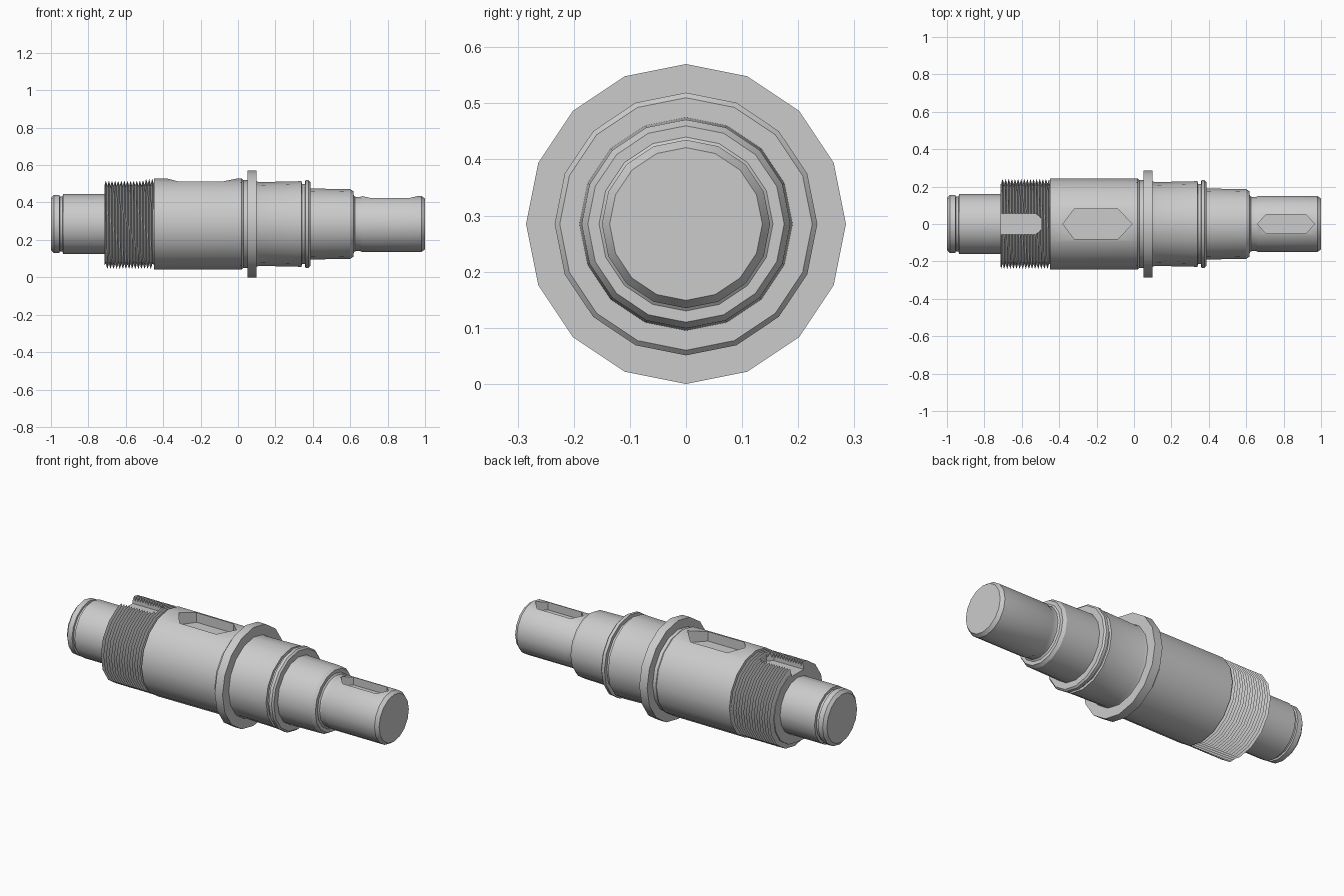
import bpy, bmesh
from math import sin, cos, tau

if "Cube" in bpy.data.objects:
    bpy.data.objects.remove(bpy.data.objects["Cube"])

N = 16            # sides
CZ = 0.285        # height of the shaft axis
X0, X1 = -0.715, -0.45   # threaded length
ROOT, CREST, TURNS = 0.214, 0.241, 16

bm = bmesh.new()


def vert(x, r, j):
    a = tau * j / N
    return bm.verts.new((x, r * sin(a), CZ + r * cos(a)))


def lathe(profile, cap_start=False, cap_end=False):
    rings = [[vert(x, r, j) for j in range(N)] for x, r in profile]
    for a, b in zip(rings, rings[1:]):
        for j in range(N):
            k = (j + 1) % N
            bm.faces.new((a[j], a[k], b[k], b[j]))
    if cap_start:
        bm.faces.new(rings[0][::-1])
    if cap_end:
        bm.faces.new(rings[-1])


def thread():
    # helical rows, clamped to the root circle at both ends
    pitch = (X1 - X0) / TURNS
    rows = []
    for i in range(-4, 2 * TURNS + 5):
        row = []
        for j in range(N):
            x = X0 + (i / 2 + j / N) * pitch
            r = CREST if i % 2 else ROOT
            if x <= X0 + 1e-5 or x >= X1 - 1e-5:
                x, r = min(max(x, X0), X1), ROOT
            row.append(vert(x, r, j))
        rows.append(row)
    for i in range(len(rows) - 1):
        a, b = rows[i], rows[i + 1]
        for j in range(N - 1):
            bm.faces.new((a[j], a[j + 1], b[j + 1], b[j]))
        if i + 3 < len(rows):
            bm.faces.new((a[-1], rows[i + 2][0], rows[i + 3][0], b[-1]))


# left journal with retaining-ring groove
lathe([(-1, 0.138), (-0.985, 0.156), (-0.955, 0.156), (-0.953, 0.146),
       (-0.938, 0.146), (-0.936, 0.16), (-0.715, 0.16), (X0, ROOT)], cap_start=True)
thread()
# body, collar, bearing seat, ring groove, step and output end
lathe([(X1, ROOT), (-0.448, 0.244), (0.02, 0.242), (0.03, 0.234), (0.05, 0.234),
       (0.05, 0.285), (0.10, 0.285), (0.10, 0.228), (0.115, 0.224), (0.34, 0.229),
       (0.342, 0.215), (0.358, 0.215), (0.36, 0.234), (0.378, 0.234), (0.387, 0.225),
       (0.387, 0.19), (0.60, 0.186), (0.618, 0.175), (0.618, 0.155), (0.625, 0.146),
       (0.65, 0.144), (0.665, 0.15), (0.98, 0.15), (1, 0.136)], cap_end=True)

bmesh.ops.remove_doubles(bm, verts=bm.verts, dist=1e-5)
bmesh.ops.recalc_face_normals(bm, faces=bm.faces)
mesh = bpy.data.meshes.new("shaft")
bm.to_mesh(mesh)
bm.free()
shaft = bpy.data.objects.new("shaft", mesh)
bpy.context.collection.objects.link(shaft)
bpy.context.view_layer.objects.active = shaft
shaft.select_set(True)


def cut_keyway(name, half, floor):
    # prism from a half outline mirrored in y
    outline = half + [(x, -y) for x, y in reversed(half) if y > 0]
    b = bmesh.new()
    f = b.faces.new([b.verts.new((x, y, CZ + floor)) for x, y in outline])
    up = bmesh.ops.extrude_face_region(b, geom=[f])["geom"]
    bmesh.ops.translate(b, vec=(0, 0, 0.3),
                        verts=[v for v in up if isinstance(v, bmesh.types.BMVert)])
    bmesh.ops.recalc_face_normals(b, faces=b.faces)
    me = bpy.data.meshes.new(name)
    b.to_mesh(me)
    b.free()
    cutter = bpy.data.objects.new(name, me)
    cutter.hide_render = True
    bpy.context.collection.objects.link(cutter)
    mod = shaft.modifiers.new(name, "BOOLEAN")
    mod.operation, mod.solver, mod.object = "DIFFERENCE", "EXACT", cutter
    bpy.ops.object.modifier_apply(modifier=name)
    bpy.data.objects.remove(cutter)


# lock-washer slot and two keyways
cut_keyway("thread_slot", [(-0.74, 0.056), (-0.525, 0.056), (-0.495, 0.03)], 0.185)
cut_keyway("body_keyway", [(-0.38, 0), (-0.32, 0.079), (-0.085, 0.079), (-0.01, 0)], 0.172)
cut_keyway("end_keyway", [(0.66, 0), (0.705, 0.05), (0.92, 0.05), (0.965, 0)], 0.095)

bpy.ops.object.shade_smooth_by_angle(angle=0.5)
